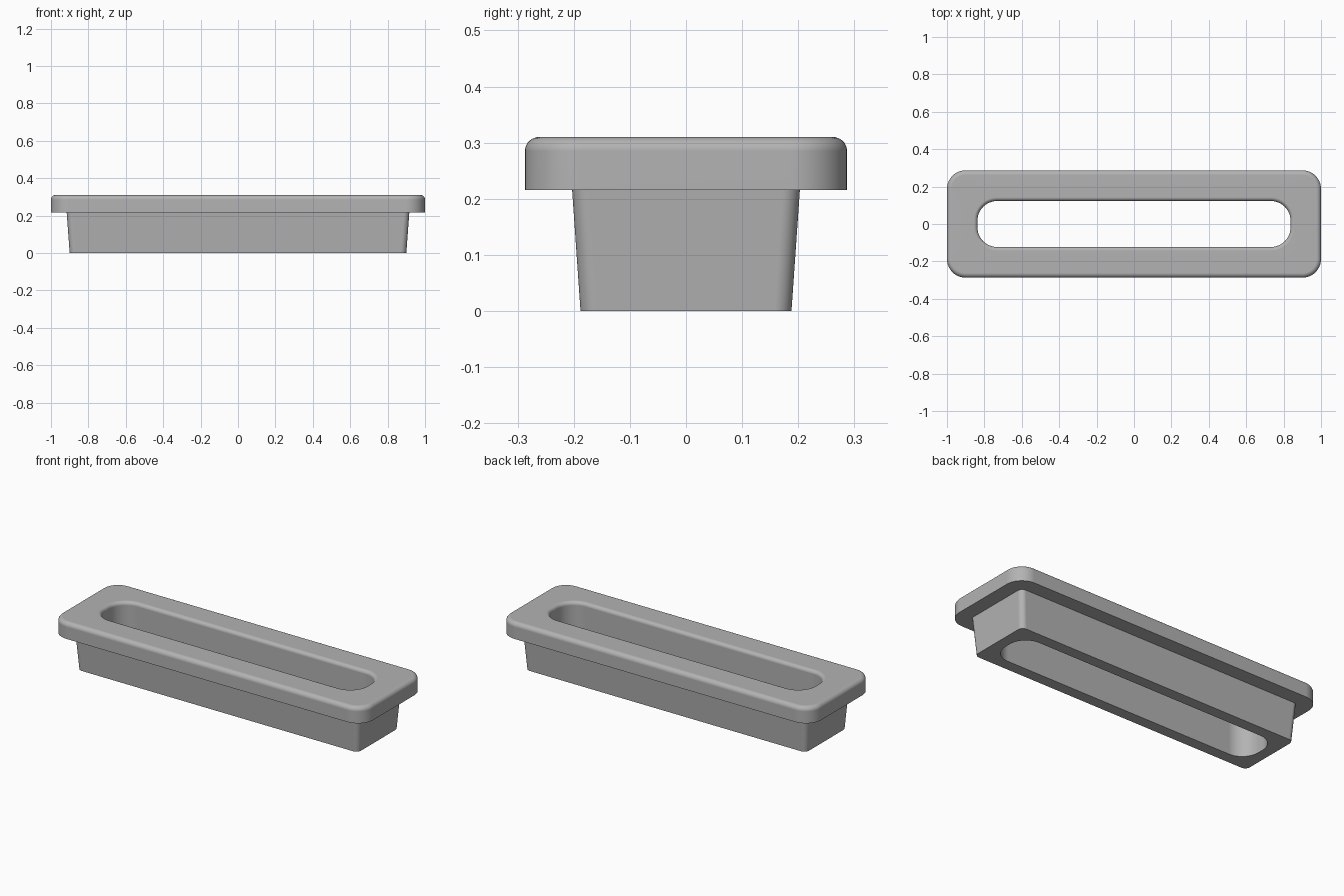
import bpy, bmesh
from math import pi, sin, cos, radians

cube = bpy.data.objects.get("Cube")
if cube:
    bpy.data.objects.remove(cube, do_unlink=True)

CORNER_STEPS = 12
FILLET_STEPS = 8


def ring(bm, hx, hy, radius, z):
    """Rounded rectangle with half sizes hx, hy."""
    verts = []
    for q, (sx, sy) in enumerate([(1, 1), (-1, 1), (-1, -1), (1, -1)]):
        for i in range(CORNER_STEPS + 1):
            a = pi / 2 * (q + i / CORNER_STEPS)
            verts.append(bm.verts.new((sx * (hx - radius) + radius * cos(a),
                                       sy * (hy - radius) + radius * sin(a), z)))
    return verts


def bridge(bm, lower, upper):
    n = len(lower)
    for i in range(n):
        j = (i + 1) % n
        bm.faces.new((lower[i], lower[j], upper[j], upper[i]))


TOP, FLANGE_Z = 0.31, 0.216
bm = bmesh.new()

# Tapered body, then the flat underside of the flange
rings = [ring(bm, 0.90, 0.188, 0.03, 0),
         ring(bm, 0.916, 0.203, 0.03, FLANGE_Z),
         ring(bm, 1.0, 0.287, 0.10, FLANGE_Z)]

# Flange wall and rounded outer rim
f = 0.025
for i in range(FILLET_STEPS + 1):
    a = pi / 2 * i / FILLET_STEPS
    inset = f * (1 - cos(a))
    rings.append(ring(bm, 1.0 - inset, 0.287 - inset, 0.10 - inset, TOP - f + f * sin(a)))

# Rounded inner rim and the slot wall
f = 0.02
for i in range(FILLET_STEPS + 1):
    a = pi / 2 * i / FILLET_STEPS
    grow = f * (1 - sin(a))
    rings.append(ring(bm, 0.837 + grow, 0.123 + grow, 0.105 + grow, TOP - f + f * cos(a)))
rings.append(ring(bm, 0.837, 0.123, 0.105, 0))

# Close the loop across the bottom face
for lower, upper in zip(rings, rings[1:] + rings[:1]):
    bridge(bm, lower, upper)
bmesh.ops.recalc_face_normals(bm, faces=bm.faces)

mesh = bpy.data.meshes.new("slotted_flange_insert")
bm.to_mesh(mesh)
bm.free()
insert = bpy.data.objects.new("slotted_flange_insert", mesh)
bpy.context.collection.objects.link(insert)

# Plain grey
grey = bpy.data.materials.new("plain_grey")
grey.use_nodes = True
color = (0.45, 0.45, 0.45, 1)
grey.diffuse_color = color
grey.node_tree.nodes["Principled BSDF"].inputs["Base Color"].default_value = color
mesh.materials.append(grey)

# Smooth fillets with crisp edges and flat large faces
bpy.ops.object.select_all(action='DESELECT')
insert.select_set(True)
bpy.context.view_layer.objects.active = insert
bpy.ops.object.shade_smooth_by_angle(angle=radians(30))
normals = insert.modifiers.new("weighted_normals", 'WEIGHTED_NORMAL')
normals.keep_sharp = True
